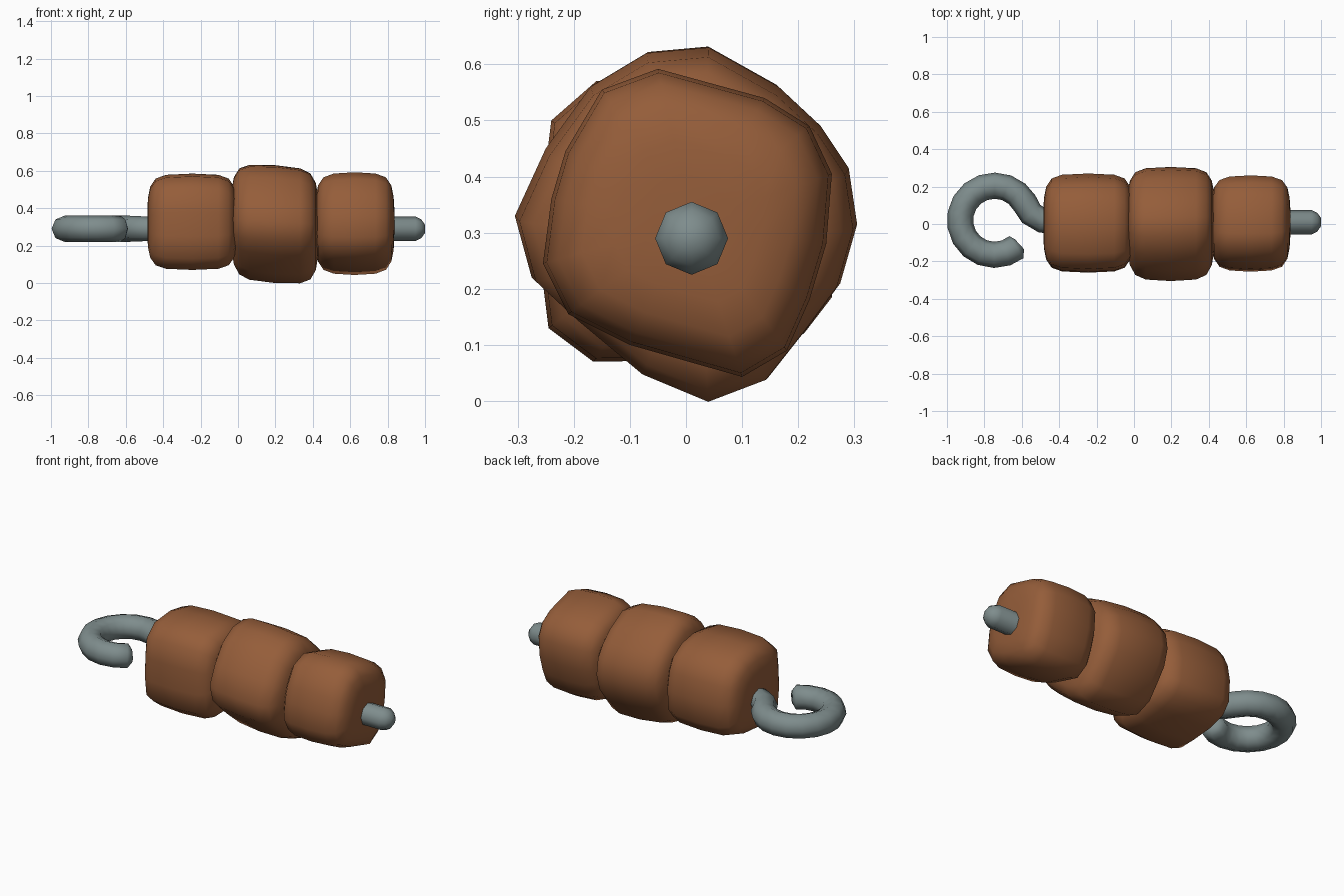
import bpy, bmesh, math
from mathutils import Vector

if "Cube" in bpy.data.objects:
    bpy.data.objects.remove(bpy.data.objects["Cube"])


def material(name, rgb):
    m = bpy.data.materials.new(name)
    m.diffuse_color = (*rgb, 1)
    m.use_nodes = True
    m.node_tree.nodes["Principled BSDF"].inputs["Base Color"].default_value = m.diffuse_color
    return m


meat = material("roasted brown", (0.30, 0.11, 0.042))
steel = material("dull steel", (0.21, 0.265, 0.265))


def loft(name, rings, mat, angle):
    """Skin a list of equal-length closed rings and cap both ends."""
    bm = bmesh.new()
    loops = [[bm.verts.new(p) for p in ring] for ring in rings]
    n = len(loops[0])
    for a, b in zip(loops, loops[1:]):
        for i in range(n):
            j = (i + 1) % n
            bm.faces.new((a[i], a[j], b[j], b[i]))
    bm.faces.new(loops[0])
    bm.faces.new(loops[-1])
    bmesh.ops.recalc_face_normals(bm, faces=bm.faces)
    me = bpy.data.meshes.new(name)
    bm.to_mesh(me)
    bm.free()
    me.materials.append(mat)
    ob = bpy.data.objects.new(name, me)
    bpy.context.collection.objects.link(ob)
    bpy.ops.object.select_all(action='DESELECT')
    ob.select_set(True)
    bpy.context.view_layer.objects.active = ob
    bpy.ops.object.shade_smooth_by_angle(angle=math.radians(angle))
    return ob


# Skewer: hook tip, ring, neck and straight rod swept with eight sides
Z = 0.29
path = []
for a, r in [(-44, 0.035)] + [(-51 - 279 * i / 14, 0.07) for i in range(15)]:
    t = math.radians(a)
    path.append((-0.745 + 0.185 * math.cos(t), 0.02 + 0.185 * math.sin(t), r))
path += [(-0.55, 0.055, 0.068), (-0.49, 0.018, 0.066), (-0.4, 0.01, 0.065),
         (0.95, 0.01, 0.065), (0.98, 0.01, 0.05), (1.0, 0.01, 0.022)]
rings = []
for k, (x, y, r) in enumerate(path):
    p, q = path[max(k - 1, 0)], path[min(k + 1, len(path) - 1)]
    t = Vector((q[0] - p[0], q[1] - p[1], 0)).normalized()
    side = Vector((-t.y, t.x, 0))
    rings.append([Vector((x, y, Z)) + side * r * math.cos(i * math.pi / 4)
                  + Vector((0, 0, r * math.sin(i * math.pi / 4))) for i in range(8)])
loft("skewer", rings, steel, 60)

# Meat chunks: uneven rounded-square outlines (y, z) lofted along x
left_outline = [(-.24, .5), (-.16, .57), (0, .585), (.12, .565), (.21, .51), (.25, .43),
                (.27, .32), (.26, .185), (.21, .12), (.1, .085), (-.05, .072),
                (-.165, .07), (-.245, .13), (-.26, .25), (-.255, .38)]
middle_outline = [(.04, .63), (.165, .56), (.24, .49), (.29, .415), (.305, .315), (.275, .21),
                  (.22, .135), (.145, .04), (.04, 0), (-.08, .05), (-.2, .15), (-.275, .22),
                  (-.305, .33), (-.25, .45), (-.17, .56), (-.07, .62)]
right_outline = [(-.05, .592), (.14, .54), (.22, .49), (.26, .405), (.25, .28), (.22, .18),
                 (.18, .09), (.1, .043), (-.1, .1), (-.21, .155), (-.255, .245),
                 (-.24, .36), (-.215, .445), (-.15, .555)]
# inset from the end and cross-section scale at that inset
ends = [(0, .28), (.004, .52), (.016, .74), (.045, .90), (.1, .975)]


def chunk(name, outline, x0, x1, drop):
    cy = sum(p[0] for p in outline) / len(outline)
    cz = sum(p[1] for p in outline) / len(outline)
    mid = (x0 + x1) / 2
    stations = [(x0 + d, s) for d, s in ends] + [(mid, 1)]
    stations += [(x1 - d, s) for d, s in reversed(ends)]
    rings = [[(x, cy + (y - cy) * s, cz + (z - cz) * s - drop * (x - mid)) for y, z in outline]
             for x, s in stations]
    loft(name, rings, meat, 70)


chunk("left_meat_chunk", left_outline, -0.485, -0.005, 0)
chunk("middle_meat_chunk", middle_outline, -0.038, 0.432, 0.07)
chunk("right_meat_chunk", right_outline, 0.412, 0.836, 0)
